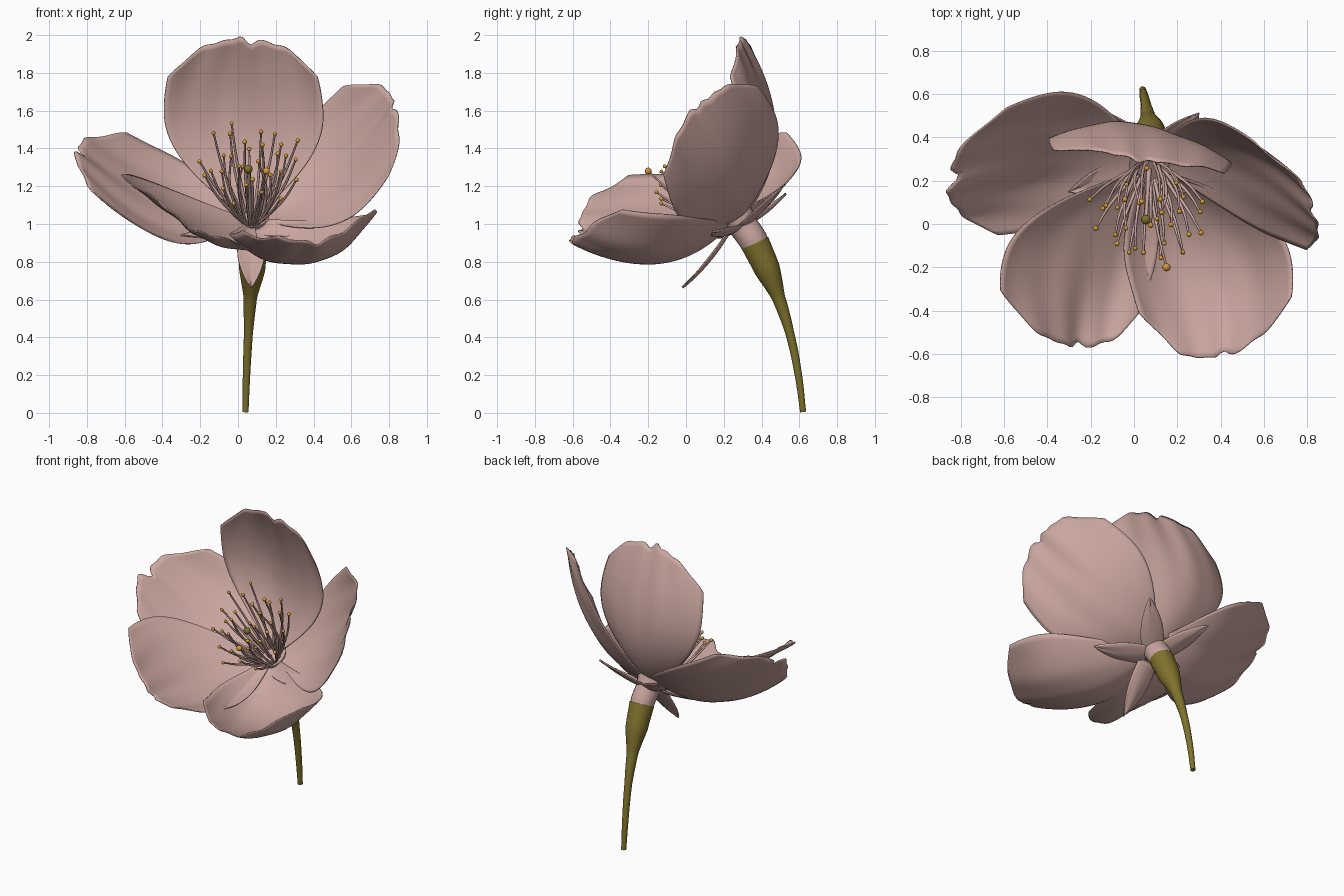
import bpy, bmesh, math, random
from mathutils import Vector

random.seed(4)
cube = bpy.data.objects.get("Cube")
if cube:
    bpy.data.objects.remove(cube, do_unlink=True)


def material(name, rgb):
    mat = bpy.data.materials.new(name)
    mat.use_nodes = True
    mat.diffuse_color = (*rgb, 1)
    mat.node_tree.nodes["Principled BSDF"].inputs["Base Color"].default_value = (*rgb, 1)
    return mat


PINK = material("dusty pink", (0.59, 0.38, 0.345))
OLIVE = material("olive green", (0.21, 0.165, 0.025))
AMBER = material("amber", (0.66, 0.33, 0.035))


def add_object(name, data, mat):
    obj = bpy.data.objects.new(name, data)
    bpy.context.collection.objects.link(obj)
    data.materials.append(mat)
    return obj


def mesh_object(name, bm, mat):
    for f in bm.faces:
        f.smooth = True
    mesh = bpy.data.meshes.new(name)
    bm.to_mesh(mesh)
    bm.free()
    return add_object(name, mesh, mat)


# Width profiles along the length of a leaf (0 at base, 1 at tip)
def petal_width(u):
    if u < 0.58:
        return 0.17 + 0.83 * math.sin(math.pi / 2 * u / 0.58)
    return 1 - 0.25 * ((u - 0.58) / 0.42) ** 2


def sepal_width(u):
    return 0.9 * (1 - u) ** 0.7 + 0.35 * math.sin(math.pi * u)


def leaf(name, base, mid, tip, left, right, width, blunt, ruffle, k=0.58, n=32):
    """Curved sheet whose spine and cross-section are parabolas through the guides."""
    base, mid, tip, left, right = map(Vector, (base, mid, tip, left, right))
    bend = (mid - base - (tip - base) * k) / (k * k - k)
    slope = tip - base - bend
    side, cup = (right - left) / 2, (right + left) / 2 - mid
    normal = (tip - base).cross(side).normalized()
    phase = random.uniform(0, 6)
    bm = bmesh.new()
    rows = []
    for i in range(n + 1):
        row = []
        for j in range(n + 1):
            v = 2 * j / n - 1
            # Rounded, slightly ragged and notched end
            end = 1 - blunt * abs(v) ** 2.8
            end += ruffle * 0.7 * (math.sin(9 * v + phase) + 0.5 * math.sin(19 * v + phase))
            end -= 3 * ruffle * math.exp(-((v - 0.1) / 0.09) ** 2)
            u = i / n * end
            w = width(min(u, 1))
            p = base + slope * u + bend * u * u + (side * v + cup * v * v) * w
            wave = math.sin(5 * v + 3 * u + phase) + 0.5 * u * math.sin(13 * v - 4 * u + phase)
            row.append(bm.verts.new(p + normal * wave * ruffle * u))
        rows.append(row)
    for a, b in zip(rows, rows[1:]):
        for j in range(n):
            bm.faces.new((a[j], a[j + 1], b[j + 1], b[j]))
    obj = mesh_object(name, bm, PINK)
    solid = obj.modifiers.new("thickness", "SOLIDIFY")
    solid.thickness = 0.006
    solid.offset = 0
    return obj


# Petals: base, middle, tip, left edge, right edge
petals = {
    "back_petal": ((0.06, 0.33, 1.07), (0.04, 0.45, 1.56), (0.03, 0.30, 1.985),
                   (-0.39, 0.40, 1.58), (0.45, 0.27, 1.58)),
    "left_petal": ((0.13, 0.30, 1.05), (0.56, 0.26, 1.30), (0.83, 0.08, 1.65),
                   (0.42, 0.47, 1.59), (0.66, -0.07, 1.09)),
    "right_petal": ((0.01, 0.31, 1.06), (-0.45, 0.30, 1.09), (-0.86, 0.18, 1.37),
                    (-0.43, -0.02, 0.93), (-0.40, 0.60, 1.39)),
    "front_right_petal": ((0.04, 0.22, 1.00), (-0.22, -0.20, 0.96), (-0.28, -0.57, 1.01),
                          (-0.59, -0.13, 1.27), (0.08, -0.24, 0.86)),
    "front_left_petal": ((0.10, 0.22, 0.98), (0.35, -0.23, 0.785), (0.38, -0.62, 0.91),
                         (-0.03, -0.23, 0.95), (0.72, -0.14, 1.05)),
}
for name, guides in petals.items():
    leaf(name, *guides, petal_width, 0.21, 0.013)

# Sepals: five points around the tilted calyx, the front one hanging down
CENTRE = Vector((0.07, 0.25, 1.01))
AXIS = Vector((0, -0.42, 0.9)).normalized()
ACROSS, UP = Vector((1, 0, 0)), Vector((0, 0.9, 0.42)).normalized()
for i, droop in enumerate((0.2, 0.0, -0.06, -0.02, 0.02)):
    ang = math.radians(-90 + 72 * i)
    out = ACROSS * math.cos(ang) + UP * math.sin(ang)
    tangent = AXIS.cross(out) * 0.075
    mid = CENTRE + out * 0.21 - AXIS * (droop * 0.5 + 0.04)
    lift = AXIS * 0.02
    leaf(f"sepal_{i + 1}", CENTRE + out * 0.05 - AXIS * 0.05, mid, CENTRE + out * 0.39 - AXIS * droop,
         mid - tangent + lift, mid + tangent + lift, sepal_width, 0, 0.003, 0.5, 12)


def tubes(name, paths, mat, sides=3):
    """Smooth tubes through lists of (point, radius)."""
    curve = bpy.data.curves.new(name, "CURVE")
    curve.dimensions = "3D"
    curve.bevel_depth = 1
    curve.bevel_resolution = sides
    curve.use_fill_caps = True
    curve.resolution_u = 6
    for path in paths:
        spline = curve.splines.new("BEZIER")
        spline.bezier_points.add(len(path) - 1)
        for bp, (co, radius) in zip(spline.bezier_points, path):
            bp.co = co
            bp.radius = radius
            bp.handle_left_type = bp.handle_right_type = "AUTO"
    return add_object(name, curve, mat)


# Stem and calyx tube
tubes("stem", [[((0.04, 0.62, 0.005), 0.016), ((0.045, 0.595, 0.2), 0.02),
                ((0.055, 0.55, 0.42), 0.024), ((0.065, 0.49, 0.61), 0.036),
                ((0.075, 0.43, 0.76), 0.07), ((0.08, 0.365, 0.90), 0.078)]], OLIVE, 6)
tubes("calyx", [[((0.079, 0.395, 0.835), 0.066), ((0.08, 0.355, 0.915), 0.077),
                 ((0.075, 0.31, 0.98), 0.078), ((0.07, 0.265, 1.04), 0.095)]], PINK, 6)

# Stamens fanned around a forward-leaning axis, with anthers at the tips
FAN = Vector((0, -0.6, 0.8))
FAN_UP = Vector((0, 0.8, 0.6))
root = Vector((0.07, 0.25, 1.03))
filaments = []
anthers = bmesh.new()
COUNT = 32


def ball(bm, centre, radius):
    made = bmesh.ops.create_icosphere(bm, subdivisions=2, radius=radius)
    bmesh.ops.translate(bm, verts=made["verts"], vec=centre)


def stamen(tip, out, size):
    start = root + out * 0.06
    middle = start.lerp(tip, 0.5) + out * 0.03 + FAN * 0.02
    filaments.append([(start, 0.009), (middle, 0.007), (tip, 0.005)])
    ball(anthers, tip, size)


for i in range(COUNT):
    ang = i * 2.4
    spread = 0.29 * math.sqrt((i + 0.5) / COUNT)
    out = ACROSS * math.cos(ang) + FAN_UP * math.sin(ang)
    stamen(root + FAN * random.uniform(0.28, 0.46) + out * spread, out, random.uniform(0.01, 0.013))
stamen(Vector((0.15, -0.2, 1.28)), -FAN_UP, 0.019)
tubes("filaments", filaments, PINK, 1)
mesh_object("anthers", anthers, AMBER)

# Pistil
stigma_at = Vector((0.055, 0.02, 1.29))
tubes("style", [[(root, 0.012), (root.lerp(stigma_at, 0.5), 0.009), (stigma_at, 0.009)]], PINK, 2)
stigma = bmesh.new()
ball(stigma, stigma_at, 0.023)
mesh_object("stigma", stigma, OLIVE)
